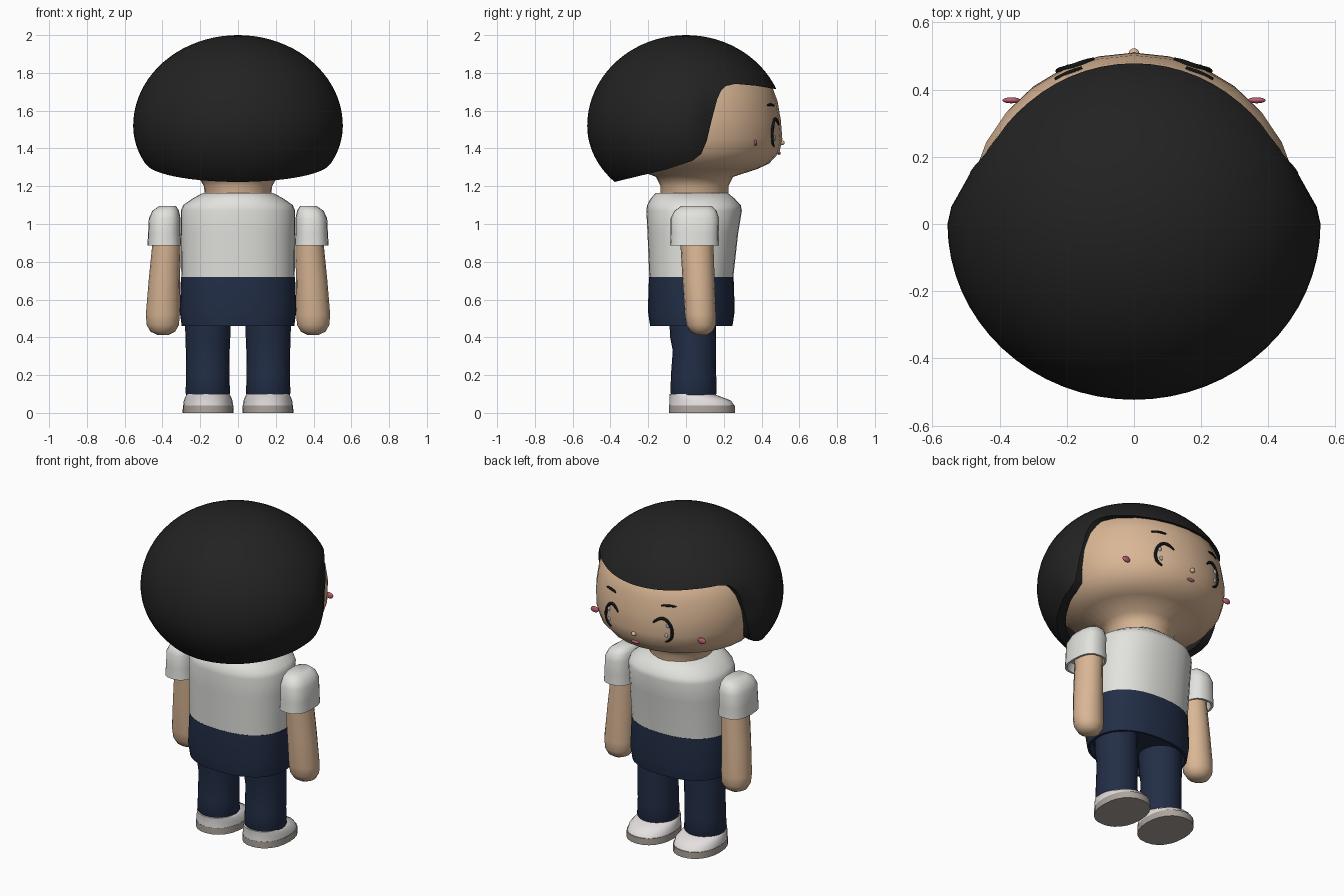
import bpy, bmesh, math
from mathutils import Vector
from mathutils.bvhtree import BVHTree

cube = bpy.data.objects.get("Cube")
if cube:
    bpy.data.objects.remove(cube, do_unlink=True)


def material(name, r, g, b):
    m = bpy.data.materials.new(name)
    m.use_nodes = True
    m.diffuse_color = (r, g, b, 1)
    bsdf = m.node_tree.nodes["Principled BSDF"]
    bsdf.inputs["Base Color"].default_value = (r, g, b, 1)
    bsdf.inputs["Roughness"].default_value = 0.8
    return m


HAIR = material("hair black", .016, .016, .016)
SKIN = material("warm skin", .70, .47, .30)
SHIRT = material("shirt white", .76, .76, .73)
NAVY = material("navy cloth", .016, .027, .062)
SHOE = material("shoe white", .78, .75, .74)
SOLE = material("sole grey", .42, .37, .33)
PINK = material("blush pink", .52, .12, .17)
LASH = material("lash black", .006, .006, .006)
SHINE = material("eye shine", .45, .55, .60)


def select(ob):
    bpy.ops.object.select_all(action='DESELECT')
    ob.select_set(True)
    bpy.context.view_layer.objects.active = ob


def finish(name, bm, mat, angle=45):
    bmesh.ops.recalc_face_normals(bm, faces=bm.faces)
    me = bpy.data.meshes.new(name)
    bm.to_mesh(me)
    bm.free()
    ob = bpy.data.objects.new(name, me)
    bpy.context.collection.objects.link(ob)
    if mat:
        me.materials.append(mat)
    select(ob)
    bpy.ops.object.shade_smooth_by_angle(angle=math.radians(angle))
    return ob


def loft(name, rings, mat, n=24, power=2.0, angle=45):
    """Closed skin over rings of (z, centre x, centre y, radius x, radius y)."""
    bm = bmesh.new()
    loops = []
    for z, cx, cy, rx, ry in rings:
        loop = []
        for i in range(n):
            a = math.tau * i / n
            c, s = math.cos(a), math.sin(a)
            x = math.copysign(abs(c) ** (2 / power), c)
            y = math.copysign(abs(s) ** (2 / power), s)
            loop.append(bm.verts.new((cx + rx * x, cy + ry * y, z)))
        loops.append(loop)
    for a, b in zip(loops, loops[1:]):
        for i in range(n):
            j = (i + 1) % n
            bm.faces.new((a[i], a[j], b[j], b[i]))
    bm.faces.new(loops[0])
    bm.faces.new(loops[-1])
    return finish(name, bm, mat, angle)


def blob(name, centre, radii, mat):
    bm = bmesh.new()
    bmesh.ops.create_uvsphere(bm, u_segments=16, v_segments=10, radius=1)
    for v in bm.verts:
        v.co = Vector(centre) + v.co * Vector(radii)
    return finish(name, bm, mat, 80)


# Head and neck
head = loft("head", [
    (1.13, 0, .045, .175, .18), (1.2, 0, .045, .18, .18), (1.25, 0, .045, .21, .205),
    (1.29, 0, .055, .34, .32), (1.32, 0, .05, .41, .39), (1.38, 0, .05, .455, .445),
    (1.45, 0, .05, .48, .46), (1.55, 0, .045, .488, .457), (1.65, 0, .03, .48, .455),
    (1.73, 0, .01, .455, .445), (1.83, 0, 0, .37, .35), (1.93, 0, 0, .2, .2)],
    SKIN, n=28, angle=60)
tree = BVHTree.FromPolygons([v.co for v in head.data.vertices],
                            [p.vertices for p in head.data.polygons])


def on_face(x, z, out=.003):
    hit = tree.ray_cast(Vector((x, 2, z)), Vector((0, -1, 0)))[0]
    return Vector((x, hit.y + out, z))


def stroke(name, points, radius, mat):
    """Tapered line drawn on the face."""
    cu = bpy.data.curves.new(name, 'CURVE')
    cu.dimensions = '3D'
    cu.bevel_depth = radius
    cu.bevel_resolution = 2
    cu.use_fill_caps = True
    sp = cu.splines.new('NURBS')
    sp.points.add(len(points) - 1)
    sp.use_endpoint_u = True
    sp.order_u = 3
    for i, (p, (x, z)) in enumerate(zip(sp.points, points)):
        p.co = (*on_face(x, z), 1)
        p.radius = .45 if i in (0, len(points) - 1) else 1
    ob = bpy.data.objects.new(name, cu)
    bpy.context.collection.objects.link(ob)
    cu.materials.append(mat)
    select(ob)
    bpy.ops.object.convert(target='MESH')
    bpy.ops.object.shade_smooth_by_angle(angle=math.radians(50))


# Hair: rounded bob, hollowed and cut to a fringe and side locks
def bob(name, scale, mat):
    bm = bmesh.new()
    bmesh.ops.create_uvsphere(bm, u_segments=64, v_segments=40, radius=1)
    for v in bm.verts:
        x, y, z = v.co * scale
        z = 1.52 + z * (.48 if z > 0 else .43)
        x, y = x * .555, y * .523
        # side locks curl in towards the cheeks
        inward = min(max((y - .03) / .12, 0), 1) * min(max((1.75 - z) / .2, 0), 1)
        v.co = (x * (1 - .09 * inward), y, z)
    return finish(name, bm, mat, 50)


def cut(ob, cutter):
    mod = ob.modifiers.new("cut", 'BOOLEAN')
    mod.operation = 'DIFFERENCE'
    mod.solver = 'EXACT'
    mod.object = cutter
    select(ob)
    bpy.ops.object.modifier_apply(modifier=mod.name)
    bpy.data.objects.remove(cutter, do_unlink=True)


opening = [(-.8, 1.115), (-.41, 1.215), (-.1, 1.29), (.035, 1.335), (.08, 1.37), (.11, 1.44),
           (.137, 1.555), (.165, 1.66), (.185, 1.705), (.21, 1.73), (.26, 1.742),
           (.37, 1.732), (.47, 1.715), (.8, 1.66), (.8, .8), (-.8, .8)]
bm = bmesh.new()
face = bm.faces.new([bm.verts.new((-.8, y, z)) for y, z in opening])
side = bmesh.ops.extrude_face_region(bm, geom=[face])["geom"]
bmesh.ops.translate(bm, vec=(1.6, 0, 0),
                    verts=[g for g in side if isinstance(g, bmesh.types.BMVert)])
face_cutter = finish("face_cutter", bm, None)
hair = bob("hair", 1, HAIR)
cut(hair, bob("hollow_cutter", .92, None))
cut(hair, face_cutter)
select(hair)
bpy.ops.object.shade_smooth_by_angle(angle=math.radians(40))

# Nose and mouth
blob("nose", on_face(0, 1.43), (.015, .014, .013), SKIN)
blob("mouth", on_face(0, 1.375), (.026, .008, .009), PINK)

# Torso: shirt and hips
loft("shirt", [(.715, 0, .028, .30, .222), (.95, 0, .036, .303, .24), (1.07, 0, .043, .303, .253),
               (1.10, 0, .042, .29, .248), (1.135, 0, .035, .24, .222), (1.165, 0, .03, .185, .19)],
     SHIRT, n=32, power=2.3, angle=60)
loft("hips", [(.50, 0, .028, .27, .19), (.46, 0, .028, .285, .205), (.46, 0, .028, .298, .218),
              (.54, 0, .028, .309, .23), (.72, 0, .028, .302, .224)],
     NAVY, n=32, power=2.3)

# Paired parts
for s, tag in ((1, "left"), (-1, "right")):
    x = s * .16
    loft(tag + "_leg", [(.09, x, .04, .112, .115), (.105, x, .04, .118, .122),
                        (.2, x, .04, .114, .12), (.33, x, .045, .116, .115),
                        (.4, x, .038, .119, .122), (.52, x, .035, .12, .125)], NAVY)
    x = s * .158
    loft(tag + "_sole", [(0, x, .085, .135, .175), (.04, x, .085, .134, .175)], SOLE, power=2.2)
    loft(tag + "_shoe", [(.04, x, .083, .132, .172), (.065, x, .076, .129, .163),
                         (.085, x, .05, .121, .137), (.1, x, .03, .112, .118)],
         SHOE, power=2.2, angle=60)
    loft(tag + "_arm", [(.413, s * .398, .083, .03, .03), (.43, s * .398, .082, .065, .058),
                        (.465, s * .398, .08, .085, .078), (.52, s * .398, .076, .09, .082),
                        (.7, s * .39, .067, .083, .085), (.95, s * .375, .055, .073, .088)],
         SKIN, n=16, angle=60)
    loft(tag + "_sleeve", [(.93, s * .388, .045, .07, .1), (.885, s * .388, .045, .08, .118),
                           (.885, s * .39, .045, .09, .13), (.95, s * .39, .046, .086, .127),
                           (1.03, s * .388, .047, .084, .128), (1.07, s * .383, .05, .07, .112),
                           (1.095, s * .373, .055, .045, .08)],
         SHIRT, n=20, power=2.6, angle=60)
    # Face details
    blob(tag + "_blush", (s * .365, .368, 1.43), (.027, .009, .018), PINK)
    lash = [(.12, 1.525), (.14, 1.548), (.18, 1.56), (.215, 1.525),
            (.228, 1.475), (.215, 1.425), (.185, 1.412)]
    stroke(tag + "_eye_line", [(s * px, pz) for px, pz in lash], .009, LASH)
    stroke(tag + "_brow", [(s * .155, 1.627), (s * .195, 1.637), (s * .235, 1.628)], .010, LASH)
    blob(tag + "_eye_shine_upper", on_face(s * .2, 1.515, 0), (.012, .006, .014), SHINE)
    blob(tag + "_eye_shine_lower", on_face(s * .195, 1.455, 0), (.010, .006, .014), SHINE)
